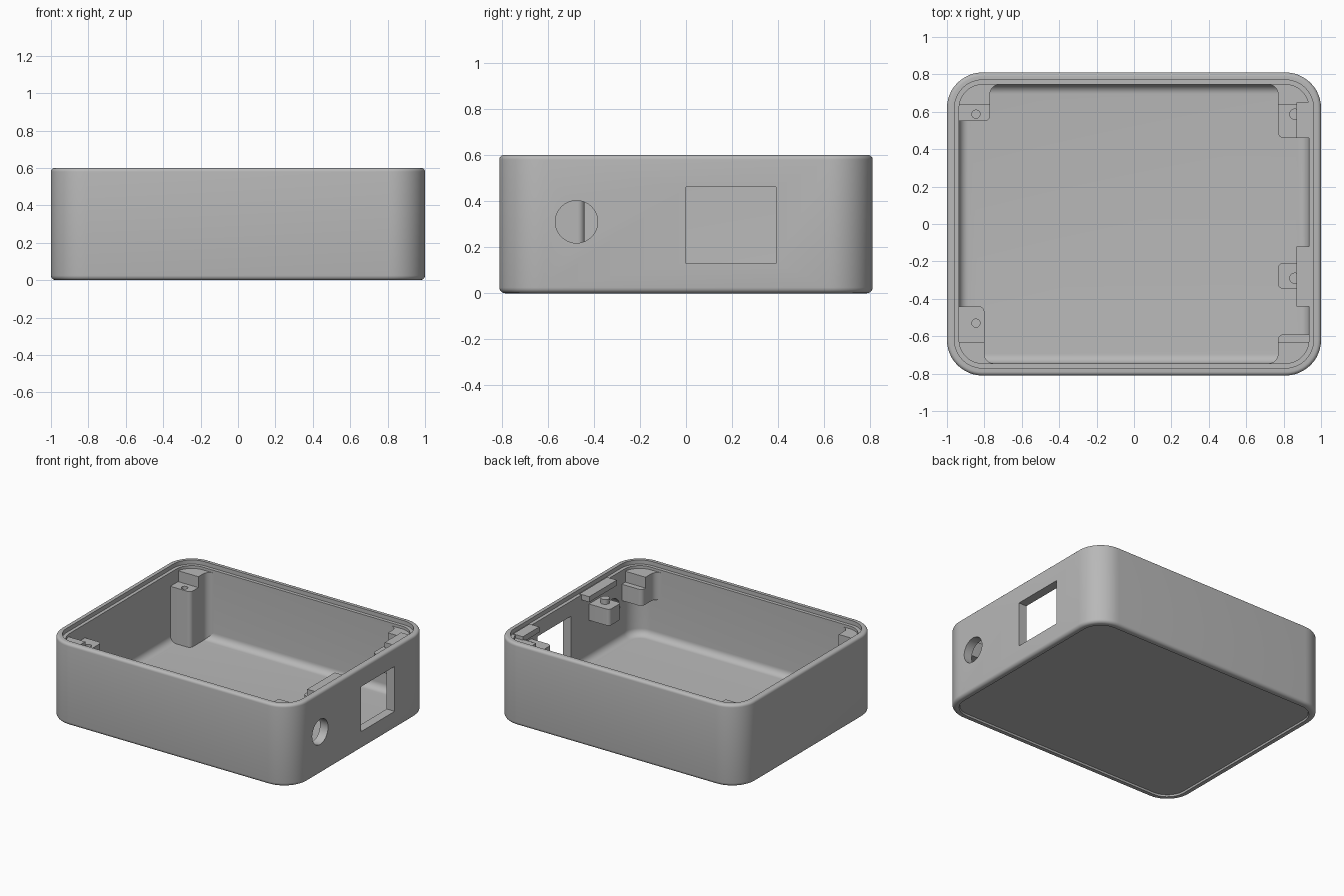
import bpy, bmesh
from math import sin, cos, pi

cube = bpy.data.objects.get("Cube")
if cube:
    bpy.data.objects.remove(cube, do_unlink=True)

grey = bpy.data.materials.new("plain grey")
grey.use_nodes = True
grey.diffuse_color = (0.48, 0.48, 0.48, 1)
grey.node_tree.nodes["Principled BSDF"].inputs["Base Color"].default_value = grey.diffuse_color

HX, HY, R, H = 1.0, 0.81, 0.19, 0.6      # half sizes, corner radius, height
WALL = 0.065                             # wall thickness
FLOOR = 0.06
TIER_LOW, TIER_HIGH, BRACKET = 0.47, 0.55, 0.35


def arc(cx, cy, r, start, end, n=8):
    """Points on an arc, angles in quarter turns."""
    angles = [(start + (end - start) * i / n) * pi / 2 for i in range(n + 1)]
    return [(cx + r * cos(a), cy + r * sin(a)) for a in angles]


def rounded_rect(x0, x1, y0, y1, r, n=8):
    return (arc(x1 - r, y1 - r, r, 0, 1, n) + arc(x0 + r, y1 - r, r, 1, 2, n)
            + arc(x0 + r, y0 + r, r, 2, 3, n) + arc(x1 - r, y0 + r, r, 3, 4, n))


def loft(name, rings):
    """Skin a stack of (outline, z) rings and cap both ends."""
    bm = bmesh.new()
    loops = [[bm.verts.new((x, y, z)) for x, y in pts] for pts, z in rings]
    for a, b in zip(loops, loops[1:]):
        for i in range(len(a)):
            j = (i + 1) % len(a)
            bm.faces.new((a[i], a[j], b[j], b[i]))
    bm.faces.new(loops[0][::-1])
    bm.faces.new(loops[-1])
    bmesh.ops.recalc_face_normals(bm, faces=bm.faces)
    mesh = bpy.data.meshes.new(name)
    bm.to_mesh(mesh)
    bm.free()
    mesh.materials.append(grey)
    obj = bpy.data.objects.new(name, mesh)
    bpy.context.collection.objects.link(obj)
    return obj


def prism(name, pts, z0, z1):
    return loft(name, [(pts, z0), (pts, z1)])


def activate(obj):
    bpy.ops.object.select_all(action='DESELECT')
    obj.select_set(True)
    bpy.context.view_layer.objects.active = obj


def cut(obj, cutter):
    cutter.hide_render = True
    mod = obj.modifiers.new("cut", 'BOOLEAN')
    mod.operation = 'DIFFERENCE'
    mod.solver = 'EXACT'
    mod.object = cutter
    activate(obj)
    bpy.ops.object.modifier_apply(modifier=mod.name)
    bpy.data.objects.remove(cutter, do_unlink=True)


def circle(x, y, r, n=24):
    return arc(x, y, r, 0, 4, n)[:-1]


# Shell: one (inset, height) profile swept round the rounded rectangle
profile = [(0.05, 0.012), (0.045, 0)]
profile += [(x, z) for x, z in arc(0.025, 0.025, 0.025, 3, 2, 5)]
profile += [(x, z) for x, z in arc(0.02, H - 0.02, 0.02, 2, 1, 5)]
profile += [(0.04, H), (0.04, H - 0.03), (WALL, H - 0.03)]
profile += arc(WALL + 0.05, FLOOR + 0.05, 0.05, 2, 3, 8)
shell = loft("case_shell", [
    (rounded_rect(-HX + d, HX - d, -HY + d, HY - d, R - d, 12), z) for d, z in profile])

# Connector opening and round cable hole through the +x wall
cut(shell, prism("window_cutter", [(0.85, 0), (1.1, 0), (1.1, 0.39), (0.85, 0.39)], 0.13, 0.46))
drill = prism("hole_cutter", circle(0, 0, 0.092, 40), -0.1, 0.1)
drill.rotation_euler = (0, pi / 2, 0)
drill.location = (1.0, -0.475, 0.31)
cut(shell, drill)


def corner_block(name, sx, sy, x_in, y_in, z0, step):
    """Two-tier corner support, blended into the long wall."""
    wall = HY - WALL

    def footprint(y, r):
        start = arc(x_in + r, y + r, r, 3, 2, 6) if r else [(x_in, y)]
        pts = [(0.95, y)] + start + arc(x_in - 0.05, wall - 0.05, 0.05, 0, 1, 6)
        pts += [(x_in - 0.05, 0.76), (0.925, 0.76), (0.95, 0.735)]
        return [(sx * px, sy * py) for px, py in pts]

    low = prism(name + "_lower", footprint(y_in, 0.03), z0, TIER_LOW)
    prism(name + "_upper", footprint(step, 0), TIER_LOW, TIER_HIGH)
    return low


# Full-height screw posts on the -x side, brackets on the +x side
back_post = corner_block("back_right_post", -1, 1, 0.77, 0.55, FLOOR - 0.02, 0.64)
front_post = corner_block("front_right_post", -1, -1, 0.80, 0.44, FLOOR - 0.02, 0.63)
for post, y in ((back_post, 0.587), (front_post, -0.53)):
    cut(post, prism("screw_cutter", circle(-0.845, y, 0.022), 0.3, 0.6))
corner_block("back_left_bracket", 1, 1, 0.77, 0.46, BRACKET, 0.64)
corner_block("front_left_bracket", 1, -1, 0.77, 0.59, BRACKET, 0.63)

# Middle bracket and locating pegs
prism("middle_bracket", rounded_rect(0.77, 0.96, -0.345, -0.21, 0.025), BRACKET, TIER_LOW)
for name, y in (("back_peg", 0.587), ("middle_peg", -0.29)):
    prism(name, circle(0.86, y, 0.03), TIER_LOW - 0.02, TIER_LOW + 0.035)

# Retaining ledges under the lid seat
for name, y0, y1 in (("front_ledge", -0.44, -0.12), ("back_ledge", 0.46, 0.65)):
    prism(name, [(0.87, y0), (0.95, y0), (0.95, y1), (0.87, y1)], 0.535, 0.575)

for obj in list(bpy.context.collection.objects):
    if obj.type == 'MESH' and grey.name in obj.data.materials:
        activate(obj)
        bpy.ops.object.shade_smooth_by_angle(angle=pi / 6)
